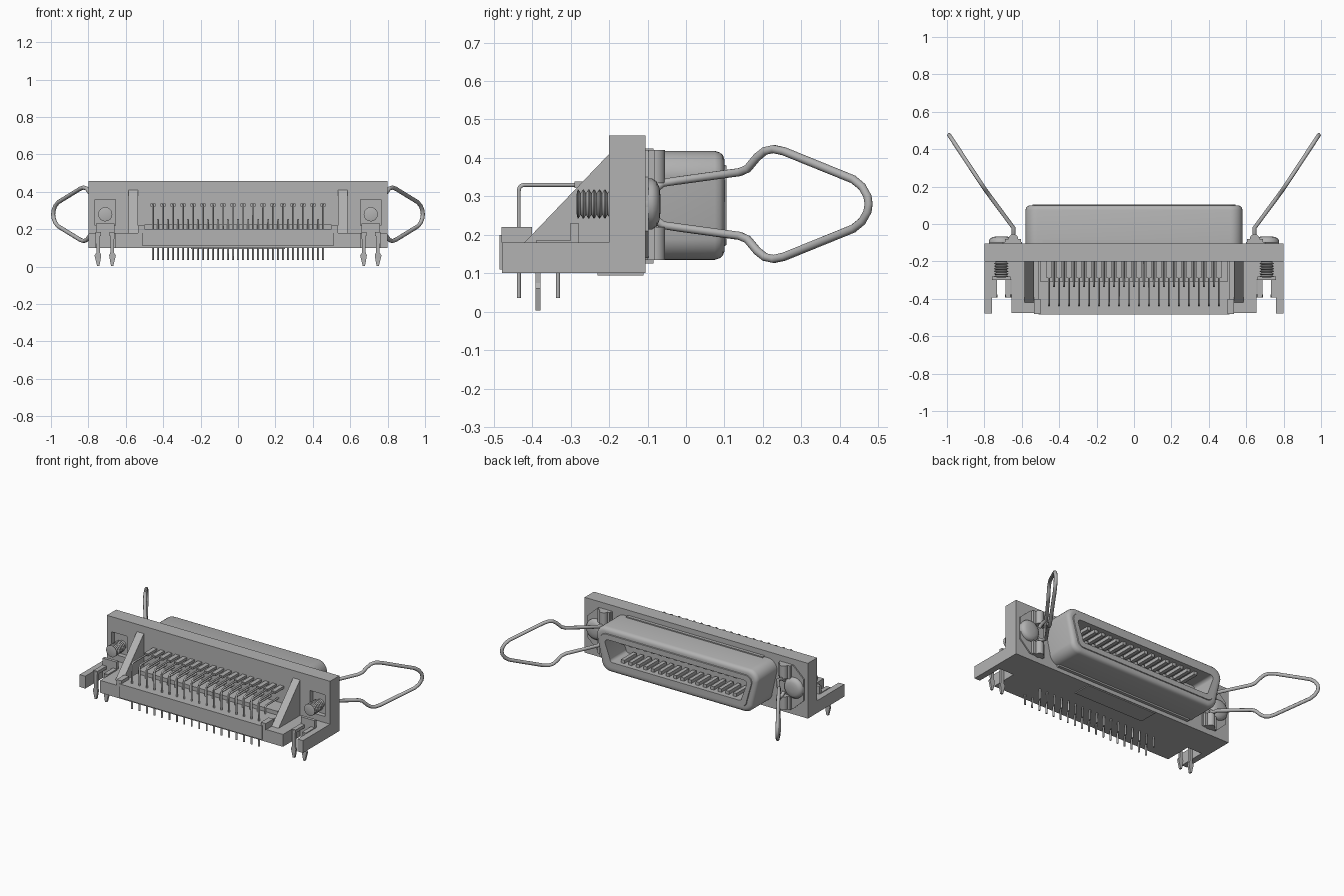
import bpy, bmesh, math

if "Cube" in bpy.data.objects:
    bpy.data.objects.remove(bpy.data.objects["Cube"], do_unlink=True)

grey = bpy.data.materials.new("mid_grey")
grey.use_nodes = True
COLOR = (0.45, 0.45, 0.45, 1)
grey.diffuse_color = COLOR
grey.node_tree.nodes["Principled BSDF"].inputs["Base Color"].default_value = COLOR


def finish(name, bm, smooth=False):
    bmesh.ops.recalc_face_normals(bm, faces=bm.faces)
    me = bpy.data.meshes.new(name)
    bm.to_mesh(me)
    bm.free()
    me.materials.append(grey)
    ob = bpy.data.objects.new(name, me)
    bpy.context.collection.objects.link(ob)
    bpy.context.view_layer.objects.active = ob
    if smooth:
        bpy.ops.object.select_all(action='DESELECT')
        ob.select_set(True)
        bpy.ops.object.shade_smooth_by_angle(angle=math.radians(35))
    return ob


def add_box(bm, x, y, z):
    vs = bmesh.ops.create_cube(bm, size=1)["verts"]
    for v in vs:
        v.co = [(r[0] + r[1]) / 2 + c * (r[1] - r[0]) for r, c in zip((x, y, z), v.co)]


def boxes(name, specs):
    bm = bmesh.new()
    for spec in specs:
        add_box(bm, *spec)
    return finish(name, bm)


def loft(name, rings, smooth=True):
    """Skin a list of equal point rings and cap both ends."""
    bm = bmesh.new()
    loops = [[bm.verts.new(p) for p in ring] for ring in rings]
    n = len(loops[0])
    for a, b in zip(loops, loops[1:]):
        for i in range(n):
            bm.faces.new((a[i], a[(i + 1) % n], b[(i + 1) % n], b[i]))
    bm.faces.new(loops[0])
    bm.faces.new(loops[-1])
    return finish(name, bm, smooth)


def lathe(name, x, z, profile, sides=24):
    """Turn (radius, y) points about an axis along y."""
    turn = [2 * math.pi * i / sides for i in range(sides)]
    return loft(name, [[(x + r * math.cos(a), y, z + r * math.sin(a)) for a in turn]
                       for r, y in profile])


def wires(name, paths, radius, detail):
    cu = bpy.data.curves.new(name, 'CURVE')
    cu.dimensions = '3D'
    cu.bevel_depth, cu.bevel_resolution, cu.use_fill_caps = radius, detail, True
    for path in paths:
        sp = cu.splines.new('POLY')
        sp.points.add(len(path) - 1)
        for p, co in zip(sp.points, path):
            p.co = (*co, 1)
    cu.materials.append(grey)
    ob = bpy.data.objects.new(name, cu)
    bpy.context.collection.objects.link(ob)
    return ob


def side_pair(a, b):
    return sorted((a, b))


# Mounting flange with a square pocket at each screw
flange = boxes("flange", [((-.8, .8), (-.2, -.105), (.1, .458))])
cutter = boxes("pocket_cutter", [(side_pair(s * .655, s * .765), (-.3, -.17), (.22, .36))
                                 for s in (-1, 1)])
cutter.hide_render = True
mod = flange.modifiers.new("pockets", 'BOOLEAN')
mod.operation, mod.object, mod.solver = 'DIFFERENCE', cutter, 'EXACT'
bpy.context.view_layer.objects.active = flange
bpy.ops.object.modifier_apply(modifier=mod.name)
bpy.data.objects.remove(cutter, do_unlink=True)

# Terminal base, ledge and underside pad
boxes("terminal_base", [((-.51, .51), (-.485, -.2), (.11, .2)),
                        ((-.655, .655), (-.475, -.2), (.1, .18)),
                        ((-.5, .5), (-.31, -.2), (.2, .225))])
boxes("underside_pad", [((-.25, .25), (-.23, -.11), (.094, .1))])
boxes("shell_back_plate", [((-.49, .49), (-.105, -.085), (.125, .425))])


# Shell: rounded, tapered ring around the mating slot
def shell_ring(y, inset, steps=8):
    top, bottom = .418 - inset, .135 + inset
    wide, narrow = .58 - inset, .545 - inset
    r = max(.065 - inset * .6, .02)
    corners = [(wide - r, top - r, 0), (-wide + r, top - r, 90),
               (-narrow + r, bottom + r, 180), (narrow - r, bottom + r, 270)]
    ring = []
    for cx, cz, start in corners:
        for k in range(steps + 1):
            a = math.radians(start + 90 * k / steps)
            ring.append((cx + r * math.cos(a), y, cz + r * math.sin(a)))
    return ring


loft("connector_shell", [shell_ring(y, i) for y, i in (
    (-.105, 0), (.075, 0), (.088, .004), (.096, .011), (.1, .022),
    (.1, .036), (.105, .038), (.105, .072), (-.06, .072))])

# Terminals: 18 per row, bent down through the base
PITCH = .0535
XS = [(i - 8.5) * PITCH for i in range(18)]


def bent_pin(x, y, z):
    r = .015
    bend = [(x, y + r - r * math.sin(a), z - r + r * math.cos(a))
            for a in (0, math.pi / 6, math.pi / 3, math.pi / 2)]
    return [(x, -.19, z)] + bend + [(x, y, .035)]


wires("rear_terminals", [bent_pin(x, -.435, .33) for x in XS], .006, 1)
wires("inner_terminals", [bent_pin(x + PITCH / 2, -.333, .25) for x in XS[:-1]], .006, 1)
boxes("terminal_roots", [((x - .014, x + .014), (-.29, -.195), (.322, .338)) for x in XS])

# Spring contacts lining the slot
boxes("slot_contacts", [((x - .012, x + .012), (-.05, .075), z)
                        for x in XS[1:-1] for z in ((.2, .228), (.325, .35))])

for s, side in ((1, "left"), (-1, "right")):
    cx = s * .71

    # Outer arm, floor, clip and corner tab
    boxes(side + "_mounting_arm", [
        (side_pair(s * .76, s * .8), (-.478, -.2), (.1, .18)),
        (side_pair(s * .65, s * .77), (-.3, -.2), (.1, .18)),
        (side_pair(s * .5, s * .535), (-.48, -.4), (.18, .22))])

    # Triangular gusset
    prof = [(-.2, .41), (-.42, .18), (-.2, .18)]
    loft(side + "_gusset", [[(s * x, y, z) for y, z in prof] for x in (.535, .585)], False)

    # Board lock: two barbed prongs hanging from a forked strap
    strap = [((cx - .05, cx + .05), (-.3, -.28), (.14, .23))]
    for d in (-1, 1):
        px = cx + d * .037
        strap.append(((px - .014, px + .014), (-.39, -.29), (.165, .185)))
        barb = [(-.01, .18), (.012, .18), (.01, .075), (.02, .06),
                (.006, .003), (-.006, .003), (-.016, .06), (-.01, .075)]
        loft(side + "_lock_prong", [[(px + d * u, y, z) for u, z in barb]
                                    for y in (-.392, -.378)], False)
    boxes(side + "_lock_strap", strap)

    # Screw: threaded shank at the front, domed head at the back
    thread = [(.028, -.16)]
    for k in range(7):
        y = -.19 - k * .014
        thread += [(.028, y), (.038, y - .006), (.038, y - .008)]
    lathe(side + "_screw_thread", cx, .28, thread + [(.024, -.285)])
    lathe(side + "_screw_head", cx, .28, [(.066, -.105), (.066, -.088), (.058, -.076),
                                          (.042, -.069), (.018, -.066)])

    # Ear plate with clipped corners
    ear = [(.6, .14), (.7, .14), (.775, .21), (.775, .35), (.7, .42), (.6, .42)]
    loft(side + "_ear_plate", [[(s * x, y, z) for x, z in ear] for y in (-.106, -.097)], False)

    # Curled lugs that hold the wire
    for z0, z1 in ((.335, .42), (.135, .22)):
        rings = []
        for z in (z0, z1):
            rings.append([(s * (.645 + .026 * math.cos(a)), -.08 + .026 * math.sin(a), z)
                          for a in (math.pi * k / 8 for k in range(16))])
        loft(side + "_wire_lug", rings)
        boxes(side + "_lug_foot", [(side_pair(s * .605, s * .69), (-.1, -.08), (z0, z1))])

    # Wire bail, mirrored about the screw height
    half = [(-.08, .04), (-.06, .055), (-.02, .061), (.14, .083), (.16, .092), (.185, .122),
            (.205, .138), (.228, .143), (.255, .137), (.435, .064), (.458, .045), (.472, .02)]
    outline = [(y, .28 + h) for y, h in half] + [(.475, .28)]
    outline += [(y, .28 - h) for y, h in reversed(half)]

    def spread(y):
        if y < -.02:
            return .645
        return .645 + (y + .02) * .74 if y < .19 else .8 + (y - .19) * .66

    bail = wires(side + "_wire_bail", [[(s * spread(y), y, z) for y, z in outline]], .011, 3)
    for sp in bail.data.splines:
        sp.use_smooth = True
